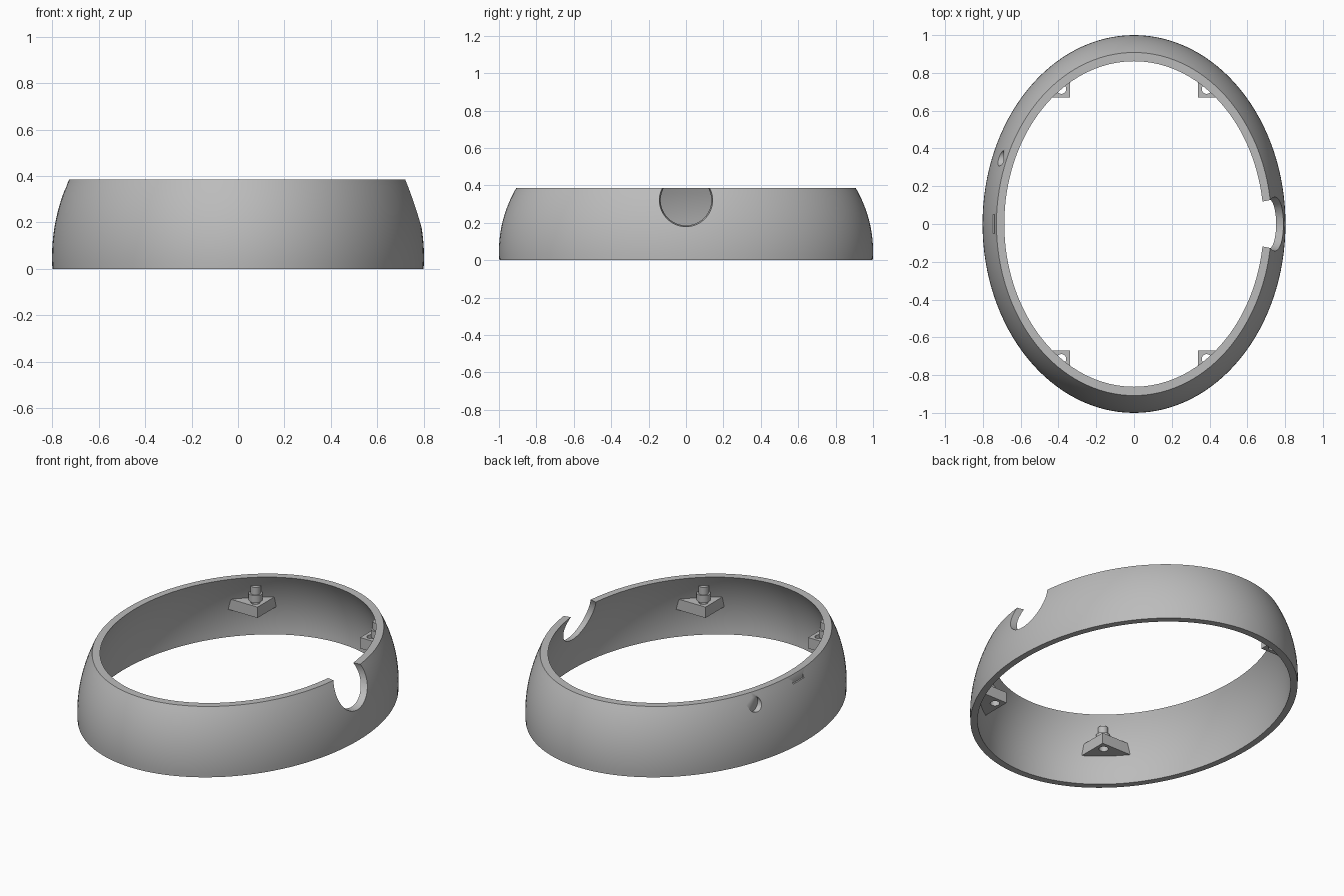
import bpy, bmesh, math
from mathutils import Matrix, Vector

cube = bpy.data.objects.get("Cube")
if cube:
    bpy.data.objects.remove(cube, do_unlink=True)

HEIGHT = 0.385
CENTRE_Z = 0.05
SEGMENTS = 128

grey = bpy.data.materials.new("plain grey")
grey.use_nodes = True
grey.diffuse_color = (0.5, 0.5, 0.5, 1)
grey.node_tree.nodes["Principled BSDF"].inputs["Base Color"].default_value = (0.5, 0.5, 0.5, 1)


def finish(bm, name):
    bmesh.ops.recalc_face_normals(bm, faces=bm.faces)
    mesh = bpy.data.meshes.new(name)
    bm.to_mesh(mesh)
    bm.free()
    obj = bpy.data.objects.new(name, mesh)
    bpy.context.collection.objects.link(obj)
    mesh.materials.append(grey)
    return obj


def select(obj):
    bpy.ops.object.select_all(action='DESELECT')
    obj.select_set(True)
    bpy.context.view_layer.objects.active = obj


def smooth(obj):
    select(obj)
    bpy.ops.object.shade_smooth_by_angle(angle=math.radians(30))


def cut(obj, cutter):
    cutter.hide_render = True
    select(obj)
    mod = obj.modifiers.new("cut", 'BOOLEAN')
    mod.operation = 'DIFFERENCE'
    mod.solver = 'EXACT'
    mod.object = cutter
    bpy.ops.object.modifier_apply(modifier=mod.name)
    bpy.data.objects.remove(cutter, do_unlink=True)


def rod(name, start, end, r1, r2, sides=48):
    """Cylinder or cone running between two points."""
    a, b = Vector(start), Vector(end)
    turn = (b - a).to_track_quat('Z', 'Y').to_matrix().to_4x4()
    bm = bmesh.new()
    bmesh.ops.create_cone(bm, cap_ends=True, segments=sides, radius1=r1, radius2=r2,
                          depth=(b - a).length, matrix=Matrix.Translation((a + b) / 2) @ turn)
    return finish(bm, name)


def ellipse_at(z, rx, ry, rz):
    k = math.sqrt(1 - ((z - CENTRE_Z) / rz) ** 2)
    return rx * k, ry * k


# Oval wall: outer skin upwards, inner skin downwards
OUTER, INNER = (0.802, 1.0, 0.8), (0.765, 0.96, 0.76)
STEPS = 14
levels = [HEIGHT * i / STEPS for i in range(STEPS + 1)]
sections = [(z, OUTER) for z in levels] + [(z, INNER) for z in reversed(levels)]
bm = bmesh.new()
rings = []
for z, radii in sections:
    rx, ry = ellipse_at(z, *radii)
    angles = [math.tau * i / SEGMENTS for i in range(SEGMENTS)]
    rings.append([bm.verts.new((rx * math.cos(a), ry * math.sin(a), z)) for a in angles])
for j, ring in enumerate(rings):
    above = rings[(j + 1) % len(rings)]
    for i in range(SEGMENTS):
        n = (i + 1) % SEGMENTS
        bm.faces.new((ring[i], ring[n], above[n], above[i]))
wall = finish(bm, "oval_wall")

# Round notch in the side, slightly tapered inwards
cut(wall, rod("notch_cutter", (0.6, 0, 0.33), (0.9, 0, 0.33), 0.117, 0.17, 64))

# Blind round recess and shallow slit on the opposite side
cut(wall, rod("recess_cutter", (-0.9, 0.35, 0.322), (-0.69, 0.35, 0.322), 0.043, 0.043))
bm = bmesh.new()
bmesh.ops.create_cube(bm, size=1, matrix=Matrix.Translation((-0.788, 0, 0.353))
                      @ Matrix.Diagonal((0.1, 0.1, 0.026, 1)))
cut(wall, finish(bm, "slit_cutter"))
smooth(wall)

# Four corner mounts with a screw hole and a stepped stud
LOW, TOP = 0.17, 0.235
CORNER = Vector((0.34, 0.67))
for sx, side in ((1, "left"), (-1, "right")):
    for sy, end in ((1, "back"), (-1, "front")):
        tag = f"{end}_{side}"
        rx, ry = ellipse_at(0.2, 0.78, 0.98, 0.78)
        a0 = math.asin(CORNER.y / ry)
        a1 = math.acos(CORNER.x / rx)
        arc = [a0 + (a1 - a0) * i / 8 for i in range(9)]
        outline = [tuple(CORNER)] + [(rx * math.cos(a), ry * math.sin(a)) for a in arc]
        bm = bmesh.new()
        base = bm.faces.new([bm.verts.new((sx * x, sy * y, LOW)) for x, y in outline])
        lifted = bmesh.ops.extrude_face_region(bm, geom=[base], use_keep_orig=True)["geom"]
        verts = [v for v in lifted if isinstance(v, bmesh.types.BMVert)]
        bmesh.ops.translate(bm, verts=verts, vec=(0, 0, TOP - LOW))
        block = finish(bm, f"mount_block_{tag}")
        hx, hy = sx * 0.385, sy * 0.715
        cut(block, rod("hole_cutter", (hx, hy, 0.1), (hx, hy, 0.3), 0.026, 0.026, 32))
        smooth(block)
        px, py = sx * 0.405, sy * 0.745
        smooth(rod(f"stud_collar_{tag}", (px, py, TOP - 0.005), (px, py, 0.275), 0.038, 0.038, 32))
        smooth(rod(f"stud_tip_{tag}", (px, py, 0.27), (px, py, 0.32), 0.028, 0.028, 32))
